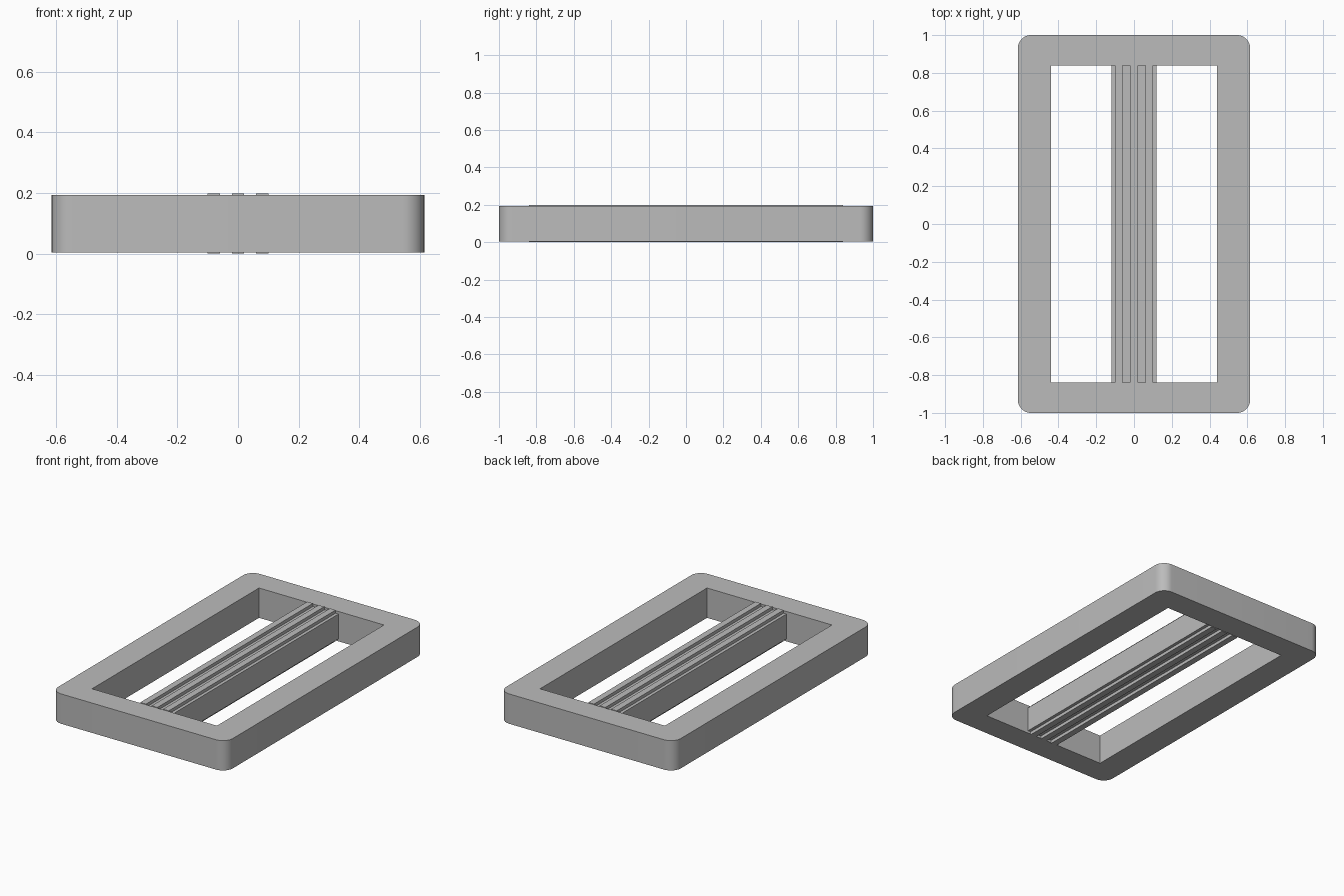
import bpy, bmesh, math

if "Cube" in bpy.data.objects:
    bpy.data.objects.remove(bpy.data.objects["Cube"])

grey = bpy.data.materials.new("plain grey")
grey.use_nodes = True
grey.diffuse_color = (0.5, 0.5, 0.5, 1)
grey.node_tree.nodes["Principled BSDF"].inputs["Base Color"].default_value = (0.5, 0.5, 0.5, 1)

HEIGHT = 0.198
LIP = 0.004          # ridges stand this far proud of the frame
HALF_X, HALF_Y = 0.615, 1.0
OPEN_X, OPEN_Y = 0.44, 0.84
CORNER = 0.07


def finish(name, bm):
    bmesh.ops.recalc_face_normals(bm, faces=bm.faces)
    mesh = bpy.data.meshes.new(name)
    bm.to_mesh(mesh)
    bm.free()
    mesh.materials.append(grey)
    obj = bpy.data.objects.new(name, mesh)
    bpy.context.collection.objects.link(obj)
    return obj


def box(name, x, half_x, half_y, z0, z1):
    bm = bmesh.new()
    bmesh.ops.create_cube(bm, size=1)
    for v in bm.verts:
        v.co.x = x + v.co.x * 2 * half_x
        v.co.y *= 2 * half_y
        v.co.z = z0 if v.co.z < 0 else z1
    return finish(name, bm)


# Outer frame: rounded slab with a rectangular opening
frame = box("frame", 0, HALF_X, HALF_Y, LIP, HEIGHT - LIP)
bm = bmesh.new()
bm.from_mesh(frame.data)
uprights = [e for e in bm.edges if abs(e.verts[0].co.z - e.verts[1].co.z) > 0.1]
bmesh.ops.bevel(bm, geom=uprights, offset=CORNER, segments=12, profile=0.5, affect='EDGES')
bm.to_mesh(frame.data)
bm.free()

cutter = box("opening_cutter", 0, OPEN_X, OPEN_Y, -0.1, HEIGHT + 0.1)
cut = frame.modifiers.new("opening", 'BOOLEAN')
cut.object = cutter
cut.solver = 'EXACT'
bpy.context.view_layer.objects.active = frame
frame.select_set(True)
bpy.ops.object.modifier_apply(modifier=cut.name)
bpy.data.objects.remove(cutter)
bpy.ops.object.shade_smooth_by_angle(angle=math.radians(30))

# Centre bar with three grip ridges on both faces
box("centre_bar", 0, 0.12, OPEN_Y, 0.02, HEIGHT - 0.02)
for label, x in (("right", -0.08), ("middle", 0), ("left", 0.08)):
    box(label + "_ridge", x, 0.02, OPEN_Y, 0, HEIGHT)
